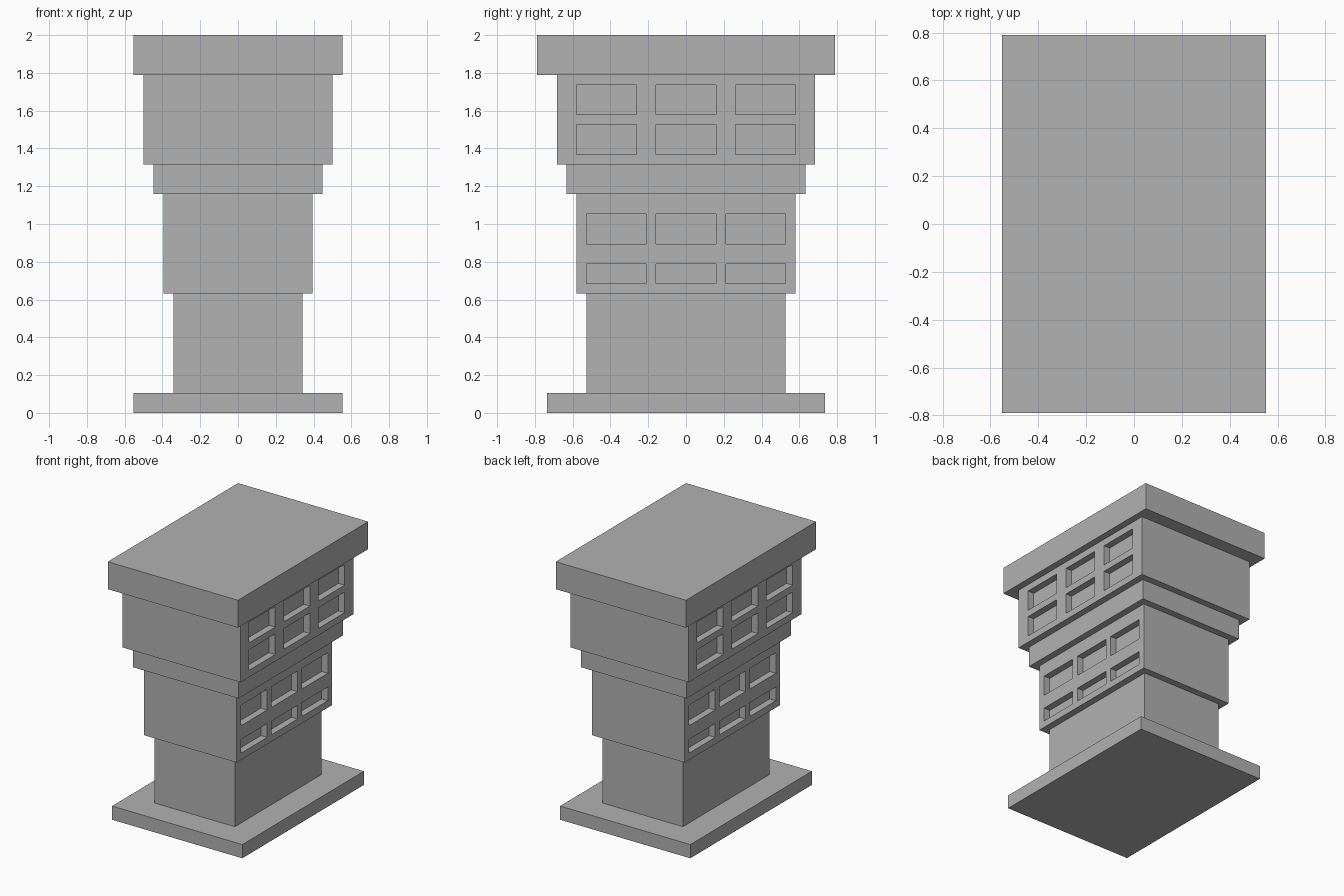
import bpy
import bmesh
from mathutils import Matrix, Vector

U = 2 / 38  # building module: the tower is 38 modules tall

default = bpy.data.objects.get("Cube")
if default:
    bpy.data.objects.remove(default, do_unlink=True)

stone = bpy.data.materials.new("grey_stone")
stone.use_nodes = True
grey = (0.445, 0.445, 0.445, 1)
stone.diffuse_color = grey
stone.node_tree.nodes["Principled BSDF"].inputs["Base Color"].default_value = grey


def add_box(bm, low, high):
    """Add a box between two corners given in modules."""
    low, high = Vector(low) * U, Vector(high) * U
    place = Matrix.Translation((low + high) / 2) @ Matrix.Diagonal((*(high - low), 1))
    bmesh.ops.create_cube(bm, size=1, matrix=place)


def make_object(name, bm):
    mesh = bpy.data.meshes.new(name)
    bm.to_mesh(mesh)
    bm.free()
    mesh.materials.append(stone)
    obj = bpy.data.objects.new(name, mesh)
    bpy.context.collection.objects.link(obj)
    return obj


def tier(name, half_x, half_y, bottom, top):
    bm = bmesh.new()
    add_box(bm, (-half_x, -half_y, bottom), (half_x, half_y, top))
    return make_object(name, bm)


def cut_windows(wall, half_x, columns, rows):
    """Recess a grid of windows one module deep in both side walls."""
    bm = bmesh.new()
    for side in (-1, 1):
        x0, x1 = sorted((side * (half_x - 1), side * (half_x + 1)))
        for y0, y1 in columns:
            for z0, z1 in rows:
                add_box(bm, (x0, y0, z0), (x1, y1, z1))
    cutter = make_object(wall.name + "_window_cutter", bm)
    cutter.hide_render = True
    cut = wall.modifiers.new("windows", 'BOOLEAN')
    cut.operation = 'DIFFERENCE'
    cut.solver = 'EXACT'
    cut.object = cutter
    bpy.context.view_layer.objects.active = wall
    bpy.ops.object.modifier_apply(modifier=cut.name)
    bpy.data.objects.remove(cutter, do_unlink=True)


# Stacked tiers, widening upwards
tier("base_slab", 10.5, 14, 0, 2)
tier("lower_shaft", 6.5, 10, 2, 12)
middle = tier("middle_storey", 7.5, 11, 12, 22)
tier("ledge", 8.5, 12, 22, 25)
upper = tier("upper_storey", 9.5, 13, 25, 34)
tier("roof_slab", 10.5, 15, 34, 38)

# Recessed windows on the left and right walls
cut_windows(middle, 7.5, [(-10, -4), (-3, 3), (4, 10)], [(13, 15), (17, 20)])
cut_windows(upper, 9.5, [(-11, -5), (-3, 3), (5, 11)], [(26, 29), (30, 33)])
